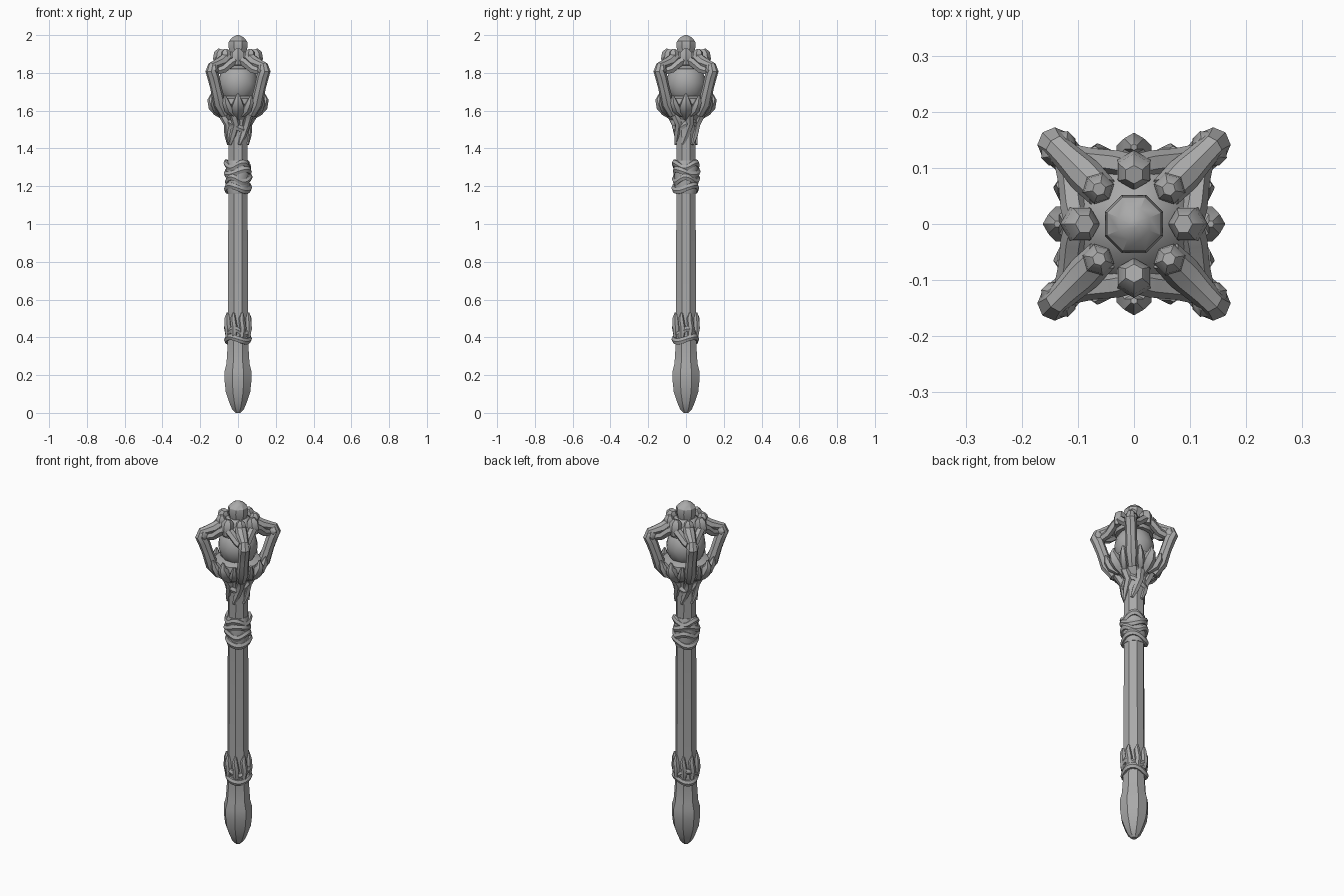
import bpy, bmesh
from math import sin, cos, pi, radians
from mathutils import Vector, Matrix

cube = bpy.data.objects.get("Cube")
if cube:
    bpy.data.objects.remove(cube, do_unlink=True)

stone = bpy.data.materials.new("grey_stone")
stone.use_nodes = True
grey = (0.4, 0.4, 0.4, 1)
stone.diffuse_color = grey
stone.node_tree.nodes["Principled BSDF"].inputs["Base Color"].default_value = grey


def finish(name, bm, angle=40):
    bmesh.ops.recalc_face_normals(bm, faces=bm.faces)
    mesh = bpy.data.meshes.new(name)
    bm.to_mesh(mesh)
    bm.free()
    mesh.materials.append(stone)
    ob = bpy.data.objects.new(name, mesh)
    bpy.context.collection.objects.link(ob)
    bpy.ops.object.select_all(action='DESELECT')
    ob.select_set(True)
    bpy.context.view_layer.objects.active = ob
    bpy.ops.object.shade_smooth_by_angle(angle=radians(angle))
    return ob


def skin(bm, rings, closed=False):
    """Join equal rings of points with quads and cap the ends."""
    rows = [[bm.verts.new(p) for p in ring] for ring in rings]
    n = len(rows[0])
    pairs = list(zip(rows, rows[1:])) + ([(rows[-1], rows[0])] if closed else [])
    for a, b in pairs:
        for i in range(n):
            j = (i + 1) % n
            bm.faces.new((a[i], a[j], b[j], b[i]))
    if not closed:
        bm.faces.new(rows[0][::-1])
        bm.faces.new(rows[-1])


def lathe(name, profile, sides=8, angle=30):
    bm = bmesh.new()
    skin(bm, [[(r * cos((i + .5) * 2 * pi / sides), r * sin((i + .5) * 2 * pi / sides), z)
               for i in range(sides)] for r, z in profile])
    return finish(name, bm, angle)


def limb(bm, path, sides=6, turn=0):
    """Tapered limb; path holds (out, side, height, radius), turned about z."""
    pts = [Vector(p[:3]) for p in path]
    rings = []
    for k, p in enumerate(pts):
        d = (pts[min(k + 1, len(pts) - 1)] - pts[max(k - 1, 0)]).normalized()
        ref = Vector((0, 1, 0)) if abs(d.y) < .8 else Vector((0, 0, 1))
        u = d.cross(ref).normalized()
        v = d.cross(u)
        r = path[k][3]
        rings.append([Matrix.Rotation(turn, 3, 'Z') @
                      (p + r * (u * cos(a) + v * sin(a)))
                      for a in (2 * pi * i / sides for i in range(sides))])
    skin(bm, rings)


def around(name, path, count, start=0, sides=6, angle=40):
    bm = bmesh.new()
    for k in range(count):
        limb(bm, path, sides, start + k * 2 * pi / count)
    return finish(name, bm, angle)


def band(name, z, radius, thick, wave=0, lobes=2, phase=0, steps=32):
    """Wavy wrapped band around the shaft."""
    bm = bmesh.new()
    rings = []
    for i in range(steps):
        t = 2 * pi * i / steps
        h = z + wave * sin(lobes * t + phase)
        R = radius + .004 * sin(3 * t + phase)
        rings.append([((R + .7 * thick * cos(a)) * cos(t), (R + .7 * thick * cos(a)) * sin(t),
                       h + thick * sin(a)) for a in (k * pi / 3 for k in range(6))])
    skin(bm, rings, closed=True)
    return finish(name, bm)


# Shaft with pommel and flared neck
lathe("shaft", [(.014, 0), (.034, .02), (.05, .055), (.07, .11), (.077, .17), (.077, .22),
                (.066, .26), (.06, .35), (.057, .42), (.056, .9), (.055, 1.42),
                (.062, 1.5), (.068, 1.57), (.095, 1.61), (.09, 1.66)])

# Lower collar with a crown of leaves
band("lower_ring", .39, .06, .018, .012, 2)
band("lower_twist", .43, .057, .018, .015, 3, 1)
around("lower_leaves", [(.056, 0, .4, .014), (.06, .004, .45, .018),
                        (.06, -.004, .5, .016), (.06, 0, .53, .006)], 8, pi / 8)

# Upper collar of twisted wraps
lathe("upper_collar", [(.056, 1.16), (.063, 1.19), (.062, 1.25), (.066, 1.3), (.056, 1.335)], 12)
for k, z in enumerate((1.19, 1.235, 1.275, 1.31)):
    band("upper_wrap_%d" % (k + 1), z, .06, .019, .014, 2 + k % 2, k * 1.7)

# Neck roots twisting up into the head
around("neck_roots", [(.05, -.02, 1.42, .008), (.052, 0, 1.47, .02), (.054, .02, 1.53, .022),
                      (.085, .02, 1.59, .025), (.1, .0, 1.62, .02)], 6)
band("neck_wrap", 1.52, .056, .02, .02, 2, .5)

# Cup under the ball and its leaf tips
lathe("cup", [(.065, 1.55), (.1, 1.595), (.128, 1.635), (.125, 1.665), (.08, 1.68)], 12)
around("large_cup_leaves", [(.06, 0, 1.56, .018), (.1, 0, 1.6, .034), (.125, 0, 1.63, .036),
                            (.143, 0, 1.66, .02), (.137, 0, 1.69, .006)], 4)
for side in (-1, 1):
    around("small_cup_leaves", [(.08, .02 * side, 1.58, .02), (.11, .05 * side, 1.61, .026),
                                (.125, .065 * side, 1.645, .02),
                                (.132, .07 * side, 1.68, .007)], 4)

# Faceted ball inside the cage
bm = bmesh.new()
bmesh.ops.create_icosphere(bm, subdivisions=2, radius=.108,
                           matrix=Matrix.Translation((0, 0, 1.745)) @ Matrix.Diagonal((1, 1, 1.1, 1)))
finish("ball", bm, 25)

# Four corner claws with knobs, bent back towards the crown
around("claws", [(.1, 0, 1.58, .025), (.14, 0, 1.64, .034), (.165, 0, 1.72, .03),
                 (.185, 0, 1.78, .032), (.2, 0, 1.81, .031), (.192, 0, 1.838, .024),
                 (.17, 0, 1.842, .026), (.125, 0, 1.855, .032), (.08, 0, 1.885, .03)],
       4, pi / 4, 8)
around("claw_knobs", [(.165, 0, 1.81, .02), (.182, 0, 1.815, .034), (.2, 0, 1.82, .034),
                      (.213, 0, 1.824, .019)], 4, pi / 4, 8)

# Chevron bars joining neighbouring claws over the openings
for side in (-1, 1):
    around("chevron_bars", [(.125, .125 * side, 1.805, .02), (.113, .075 * side, 1.82, .022),
                            (.108, .03 * side, 1.858, .023), (.1, -.005 * side, 1.875, .022)], 4)

# Crown cap, nubs and finial
lathe("crown_cap", [(.1, 1.82), (.105, 1.85), (.085, 1.885), (.05, 1.91)], 12)
around("crown_nubs", [(.1, 0, 1.84, .028), (.098, 0, 1.875, .034), (.093, 0, 1.905, .033),
                      (.088, 0, 1.925, .017)], 4)
around("small_crown_nubs", [(.09, 0, 1.85, .024), (.09, 0, 1.89, .029), (.09, 0, 1.91, .026),
                            (.088, 0, 1.925, .012)], 4, pi / 4)
lathe("finial", [(.045, 1.88), (.05, 1.92), (.056, 1.945), (.052, 1.968),
                 (.03, 1.99), (.008, 2.0)])
